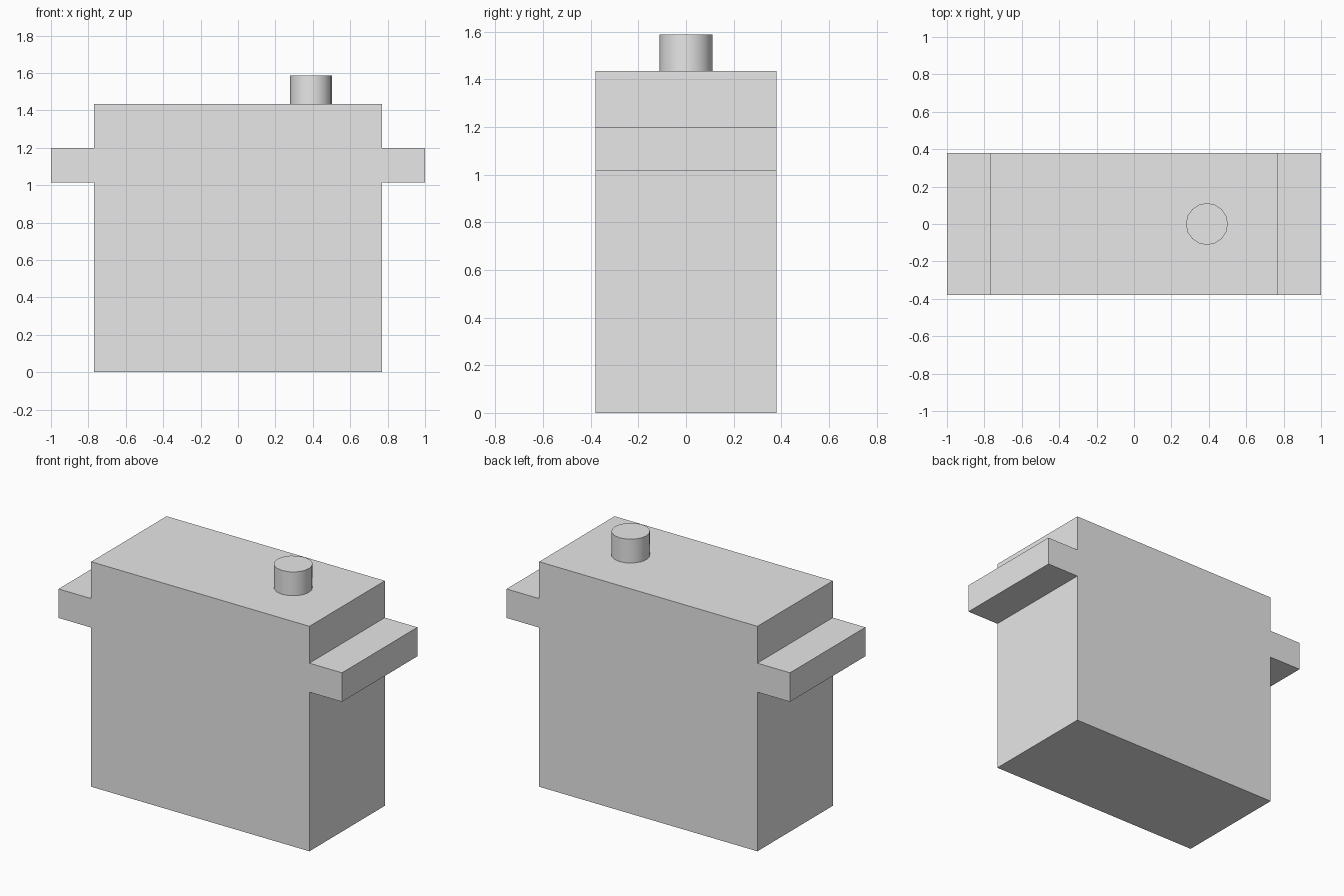
import bpy
import bmesh
import math
from mathutils import Matrix, Vector

cube = bpy.data.objects.get("Cube")
if cube:
    bpy.data.objects.remove(cube, do_unlink=True)

# Material
grey = bpy.data.materials.new("light grey")
grey.use_nodes = True
colour = (0.8, 0.8, 0.8, 1)
grey.diffuse_color = colour
grey.node_tree.nodes["Principled BSDF"].inputs["Base Color"].default_value = colour

HALF_WIDTH, TAB_REACH, HALF_DEPTH = 0.77, 1.0, 0.38
TAB_BOTTOM, TAB_TOP, BODY_TOP = 1.015, 1.2, 1.435
SHAFT_X, SHAFT_RADIUS, SHAFT_TOP = 0.39, 0.112, 1.587


def add_object(name, bm):
    bmesh.ops.recalc_face_normals(bm, faces=bm.faces)
    mesh = bpy.data.meshes.new(name)
    bm.to_mesh(mesh)
    bm.free()
    mesh.materials.append(grey)
    obj = bpy.data.objects.new(name, mesh)
    bpy.context.collection.objects.link(obj)
    return obj


# Motor housing with mounting tabs: mirrored half profile, extruded in depth
half = [(HALF_WIDTH, 0), (HALF_WIDTH, TAB_BOTTOM), (TAB_REACH, TAB_BOTTOM),
        (TAB_REACH, TAB_TOP), (HALF_WIDTH, TAB_TOP), (HALF_WIDTH, BODY_TOP)]
outline = half + [(-x, z) for x, z in reversed(half)]
bm = bmesh.new()
face = bm.faces.new([bm.verts.new((x, -HALF_DEPTH, z)) for x, z in outline])
side = bmesh.ops.extrude_face_region(bm, geom=[face], use_keep_orig=True)
moved = [v for v in side["geom"] if isinstance(v, bmesh.types.BMVert)]
bmesh.ops.translate(bm, verts=moved, vec=Vector((0, 2 * HALF_DEPTH, 0)))
add_object("housing", bm)

# Output shaft
bm = bmesh.new()
height = SHAFT_TOP - BODY_TOP
bmesh.ops.create_cone(bm, cap_ends=True, segments=16, radius1=SHAFT_RADIUS,
                      radius2=SHAFT_RADIUS, depth=height,
                      matrix=Matrix.Translation((SHAFT_X, 0, BODY_TOP + height / 2)))
shaft = add_object("output_shaft", bm)
bpy.ops.object.select_all(action="DESELECT")
bpy.context.view_layer.objects.active = shaft
shaft.select_set(True)
bpy.ops.object.shade_smooth_by_angle(angle=math.radians(30))
